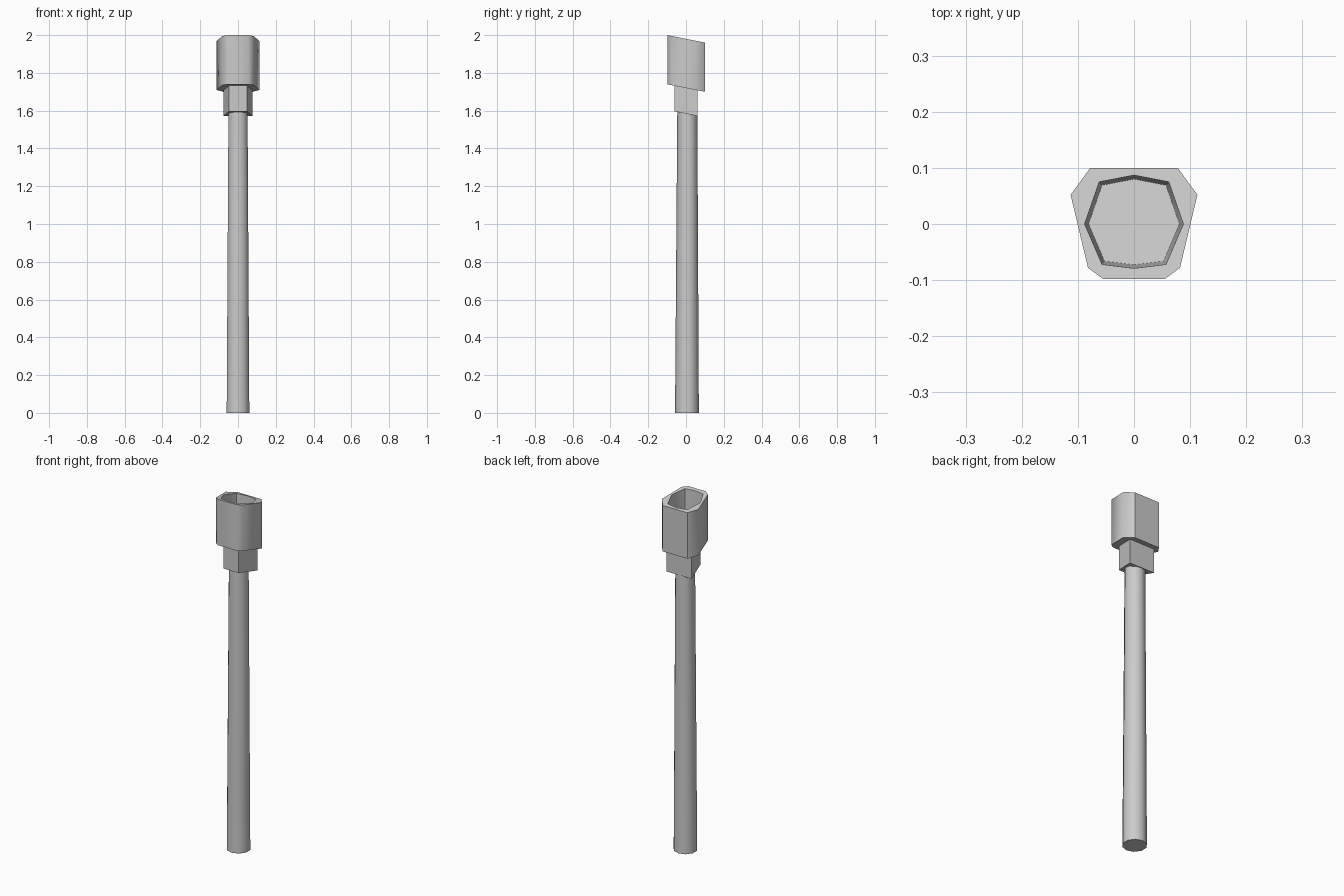
import bpy, bmesh, math

if "Cube" in bpy.data.objects:
    bpy.data.objects.remove(bpy.data.objects["Cube"])

SLOPE = -0.2  # head and neck are cut on planes falling towards the back


def mirrored(half):
    """Full outline from right-hand points ordered front to back."""
    return half + [(-x, y) for x, y in reversed(half) if x > 0]


def ring(bm, outline, z, slope=SLOPE, scale=1.0):
    return [bm.verts.new((x * scale, y * scale, z + slope * y * scale)) for x, y in outline]


def bridge(bm, a, b):
    n = len(a)
    for i in range(n):
        j = (i + 1) % n
        bm.faces.new((a[i], a[j], b[j], b[i]))


def finish(bm, name, angle=None):
    bmesh.ops.recalc_face_normals(bm, faces=bm.faces[:])
    mesh = bpy.data.meshes.new(name)
    bm.to_mesh(mesh)
    bm.free()
    ob = bpy.data.objects.new(name, mesh)
    bpy.context.collection.objects.link(ob)
    if angle:
        bpy.ops.object.select_all(action='DESELECT')
        bpy.context.view_layer.objects.active = ob
        ob.select_set(True)
        bpy.ops.object.shade_smooth_by_angle(angle=math.radians(angle))
    return ob


# Ten-sided tapered pole
bm = bmesh.new()
circle = [(math.sin(math.tau * i / 10), math.cos(math.tau * i / 10)) for i in range(10)]
low = ring(bm, [(0.063 * x, 0.063 * y + 0.005) for x, y in circle], 0, 0)
high = ring(bm, [(0.053 * x, 0.053 * y + 0.007) for x, y in circle], 1.61)
bridge(bm, low, high)
bm.faces.new(low)
bm.faces.new(high)
finish(bm, "pole", 40)

# Wedge-shaped neck, narrow at the front
bm = bmesh.new()
neck = mirrored([(0.047, -0.062), (0.078, 0.062)])
low = ring(bm, neck, 1.584)
high = ring(bm, neck, 1.73)
bridge(bm, low, high)
bm.faces.new(low)
bm.faces.new(high)
finish(bm, "neck")

# Hollow head with a sloping rim and an eight-sided cavity
bm = bmesh.new()
outer = mirrored([(0.055, -0.098), (0.082, -0.078), (0.113, 0.052), (0.078, 0.1)])
cavity = mirrored([(0, -0.079), (0.057, -0.072), (0.088, 0), (0.062, 0.075), (0, 0.087)])
cavity = [cavity[i] for i in range(5)] + [(-0.062, 0.075), (-0.088, 0), (-0.057, -0.072)]
base = ring(bm, outer, 1.72)
top = ring(bm, outer, 1.98)
rim = ring(bm, cavity, 1.98)
floor = ring(bm, cavity, 1.78, scale=0.92)
bridge(bm, base, top)
bridge(bm, rim, floor)
bm.faces.new(base)
bm.faces.new(floor)
# rim strip: outer corner i lies between cavity corners i and i + 1
for i in range(8):
    j = (i + 1) % 8
    bm.faces.new((top[i], rim[j], rim[i]))
    bm.faces.new((top[i], top[j], rim[j]))
finish(bm, "head", 52)
